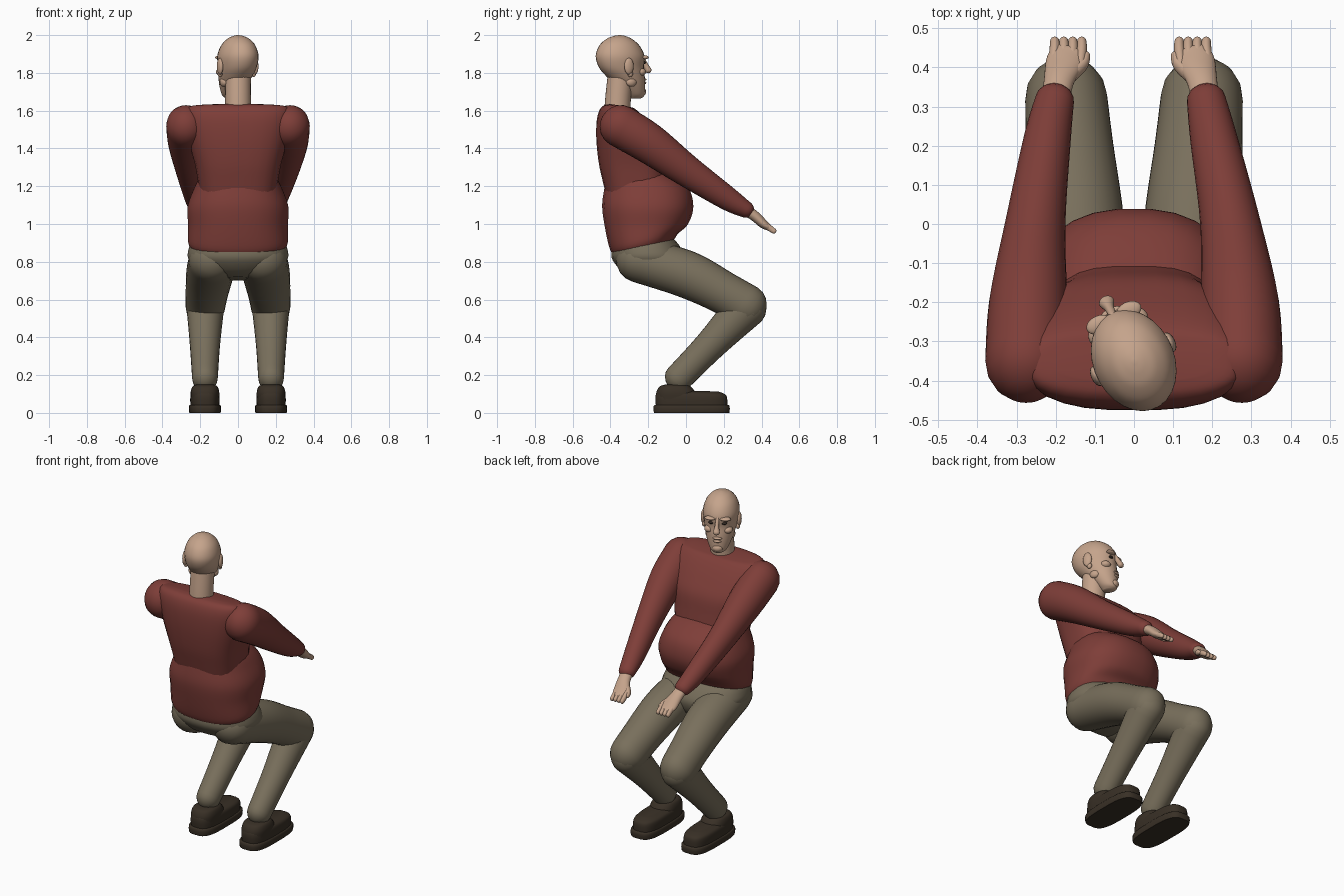
import bpy, bmesh
from math import sin, cos, pi, radians
from mathutils import Vector, Matrix

cube = bpy.data.objects.get("Cube")
if cube:
    bpy.data.objects.remove(cube, do_unlink=True)

SEG = 28


def material(name, rgb):
    m = bpy.data.materials.new(name)
    m.use_nodes = True
    color = (*rgb, 1)
    m.diffuse_color = color
    m.node_tree.nodes["Principled BSDF"].inputs["Base Color"].default_value = color
    return m


SKIN = material("skin", (0.56, 0.37, 0.26))
KNIT = material("red_knit", (0.21, 0.048, 0.04))
CLOTH = material("khaki_cloth", (0.19, 0.16, 0.107))
LEATHER = material("dark_leather", (0.04, 0.029, 0.019))
EYE = material("eye_dark", (0.03, 0.02, 0.015))

# The head is turned a little to the model's right
HEAD = Matrix.Translation((0, -0.35, 0)) @ Matrix.Rotation(radians(25), 4, "Z")


def spline(keys, n=5):
    """Smoothly interpolate a list of key tuples."""
    keys = [Vector(k) for k in keys]
    out = []
    for i in range(len(keys) - 1):
        a, b = keys[i], keys[i + 1]
        ta = (b - keys[max(i - 1, 0)]) / 2
        tb = (keys[min(i + 2, len(keys) - 1)] - a) / 2
        for j in range(n):
            t = j / n
            out.append(a * (2*t**3 - 3*t**2 + 1) + ta * (t**3 - 2*t**2 + t)
                       + b * (3*t**2 - 2*t**3) + tb * (t**3 - t**2))
    return out + [keys[-1]]


def finish(name, bm, mat, xform=None, angle=50):
    if xform:
        bm.transform(xform)
    bmesh.ops.recalc_face_normals(bm, faces=bm.faces)
    mesh = bpy.data.meshes.new(name)
    bm.to_mesh(mesh)
    bm.free()
    mesh.materials.append(mat)
    ob = bpy.data.objects.new(name, mesh)
    bpy.context.collection.objects.link(ob)
    bpy.ops.object.select_all(action="DESELECT")
    ob.select_set(True)
    bpy.context.view_layer.objects.active = ob
    bpy.ops.object.shade_smooth_by_angle(angle=radians(angle))
    return ob


def skin_rings(name, rings, mat, xform=None):
    bm = bmesh.new()
    loops = [[bm.verts.new(p) for p in r] for r in rings]
    for a, b in zip(loops, loops[1:]):
        for i in range(SEG):
            j = (i + 1) % SEG
            bm.faces.new((a[i], a[j], b[j], b[i]))
    bm.faces.new(loops[0])
    bm.faces.new(loops[-1])
    return finish(name, bm, mat, xform)


def power(v, e):
    return (1 if v > 0 else -1) * abs(v) ** e


def stack(name, keys, mat, e=1.0, x=0, xform=None, n=5):
    """Loft of level rings: (z back, z front, y back, y front, half width)."""
    rings = []
    for zb, zf, yb, yf, rx in spline(keys, n):
        ring = []
        for i in range(SEG):
            a = 2 * pi * (i + 0.5) / SEG
            s = power(sin(a), e)
            t = (s + 1) / 2
            ring.append((x + rx * power(cos(a), e), yb + (yf - yb) * t, zb + (zf - zb) * t))
        rings.append(ring)
    return skin_rings(name, rings, mat, xform)


def limb(name, keys, mat, xform=None):
    """Round-ended tube along a path: (x, y, z, radius across, radius in depth)."""
    pts = spline(keys)
    rings = []
    last = len(pts) - 1
    for i, p in enumerate(pts):
        c = p.copy()
        c.resize(3)
        d = Vector((pts[min(i + 1, last)] - pts[max(i - 1, 0)])[:3]).normalized()
        u = (Vector((1, 0, 0)) - d * d.x).normalized()
        w = d.cross(u)
        steps = [(0, 1)]
        cap = [(sin(t), cos(t)) for t in (0.35, 0.7, 1.05, 1.3, 1.5)]
        if i == 0:
            steps = [(-o, k) for o, k in reversed(cap)] + steps
        if i == last:
            steps += cap
        for o, k in steps:
            rings.append([c + d * o * min(p[3], p[4])
                          + u * cos(2*pi*j/SEG) * p[3] * k
                          + w * sin(2*pi*j/SEG) * p[4] * k for j in range(SEG)])
    return skin_rings(name, rings, mat, xform)


def blob(name, loc, size, mat, xform=None):
    bm = bmesh.new()
    bmesh.ops.create_uvsphere(bm, u_segments=16, v_segments=10, radius=1)
    bm.transform(Matrix.Translation(loc) @ Matrix.Diagonal((*size, 1)))
    return finish(name, bm, mat, xform, 80)


# Sweater body with round belly, then chest and shoulder yoke
stack("sweater_belly", [
    (.83, .92, -.38, -.06, .25), (.87, .95, -.405, -.04, .265), (.98, 1.0, -.43, .012, .265),
    (1.09, 1.09, -.445, .04, .268), (1.18, 1.19, -.435, .015, .235),
    (1.24, 1.26, -.42, -.07, .2), (1.28, 1.29, -.4, -.15, .15)], KNIT, .85)
stack("sweater_chest", [
    (1.14, 1.14, -.42, -.1, .2), (1.22, 1.22, -.44, -.1, .212), (1.32, 1.32, -.462, -.115, .23),
    (1.44, 1.42, -.475, -.135, .26), (1.54, 1.5, -.474, -.18, .28), (1.6, 1.57, -.46, -.23, .28),
    (1.628, 1.61, -.435, -.27, .26), (1.635, 1.62, -.4, -.3, .2)], KNIT, .7)

# Trouser seat
stack("trouser_seat", [
    (.72, .7, -.28, -.1, .06), (.75, .73, -.34, -.03, .19), (.81, .81, -.39, 0, .262),
    (.86, .88, -.395, -.03, .262), (.9, .94, -.38, -.08, .24)], CLOTH, .85)

for side, s, reach in (("left", 1, 0), ("right", -1, .018)):
    # Legs
    limb(side + "_thigh", [
        (s*.135, -.25, .81, .125, .12), (s*.15, 0, .735, .125, .125),
        (s*.165, .2, .635, .112, .113), (s*.173, .32, .565, .105, .115)], CLOTH)
    limb(side + "_shin", [
        (s*.173, .32, .56, .1, .11), (s*.175, .13, .36, .08, .083),
        (s*.175, -.04, .185, .068, .075)], CLOTH)

    # Shoes
    stack(side + "_shoe_sole", [
        (.0, .0, -.17, .23, .082), (.01, .01, -.172, .232, .085),
        (.035, .035, -.172, .232, .085), (.042, .042, -.165, .225, .08)],
        LEATHER, .6, s*.175, n=2)
    stack(side + "_shoe_upper", [
        (.035, .035, -.16, .22, .077), (.08, .08, -.163, .218, .078),
        (.108, .1, -.155, .205, .07), (.118, .114, -.13, .17, .045)], LEATHER, .65, s*.175)
    stack(side + "_shoe_collar", [
        (.07, .07, -.16, .07, .075), (.11, .11, -.157, .05, .076),
        (.14, .14, -.14, .025, .066), (.15, .15, -.11, 0, .045)], LEATHER, .8, s*.175)

    # Sleeves
    wx = .185 + reach
    limb(side + "_sleeve", [
        (s*.275, -.35, 1.52, .105, .112), (s*.27, -.2, 1.43, .1, .107),
        (s*(.246 + reach/3), 0, 1.285, .077, .085), (s*(.203 + reach), .22, 1.135, .06, .063),
        (s*wx, .315, 1.078, .05, .045)], KNIT)

    # Hands
    tip = wx - .035
    limb(side + "_palm", [
        (s*wx, .29, 1.09, .036, .03), (s*(wx - .01), .36, 1.045, .038, .028),
        (s*(tip + .01), .41, 1.0, .048, .024), (s*tip, .44, .98, .044, .016)], SKIN)
    for k in range(4):
        fx = tip + (k - 1.5) * .023
        limb(f"{side}_finger_{k + 1}", [
            (s*(fx + .004), .41, 1.0, .0135, .015), (s*fx, .445, .977, .0135, .016),
            (s*fx, .466, .962, .012, .014)], SKIN)
    limb(side + "_thumb", [
        (s*(wx - .03), .37, 1.03, .018, .02), (s*(wx - .07), .405, .998, .015, .018),
        (s*(wx - .08), .43, .985, .011, .012)], SKIN)

    # Ear, brow, eye, cheek and jaw corner
    blob(side + "_ear", (s*.103, .005, 1.835), (.014, .027, .044), SKIN, HEAD)
    blob(side + "_ear_lobe", (s*.098, .015, 1.795), (.012, .015, .018), SKIN, HEAD)
    blob(side + "_brow", (s*.042, .122, 1.882), (.034, .023, .011), SKIN, HEAD)
    blob(side + "_eye", (s*.038, .122, 1.855), (.017, .012, .008), EYE, HEAD)
    blob(side + "_cheek", (s*.052, .095, 1.805), (.03, .03, .022), SKIN, HEAD)
    blob(side + "_jaw_corner", (s*.068, .035, 1.752), (.018, .03, .025), SKIN, HEAD)

# Neck, head and face
limb("neck", [(0, -.365, 1.56, .07, .07), (0, -.36, 1.66, .068, .068),
              (0, -.345, 1.8, .068, .068)], SKIN)
stack("head", [
    (1.665, 1.665, .055, .12, .025), (1.69, 1.68, .03, .138, .048), (1.73, 1.73, -.01, .14, .07),
    (1.78, 1.78, -.07, .138, .086), (1.83, 1.83, -.115, .132, .097), (1.89, 1.89, -.133, .135, .103),
    (1.945, 1.945, -.113, .107, .086), (1.98, 1.98, -.073, .065, .056),
    (1.995, 1.995, -.035, .03, .026), (2.0, 2.0, -.006, .004, .004)], SKIN, xform=HEAD)
limb("nose", [(0, .125, 1.885, .011, .012), (0, .148, 1.845, .012, .014),
              (0, .165, 1.815, .02, .017)], SKIN, HEAD)
blob("upper_lip", (0, .138, 1.765), (.028, .011, .008), SKIN, HEAD)
blob("lower_lip", (0, .138, 1.747), (.024, .012, .008), SKIN, HEAD)
blob("chin", (0, .128, 1.7), (.03, .022, .023), SKIN, HEAD)
